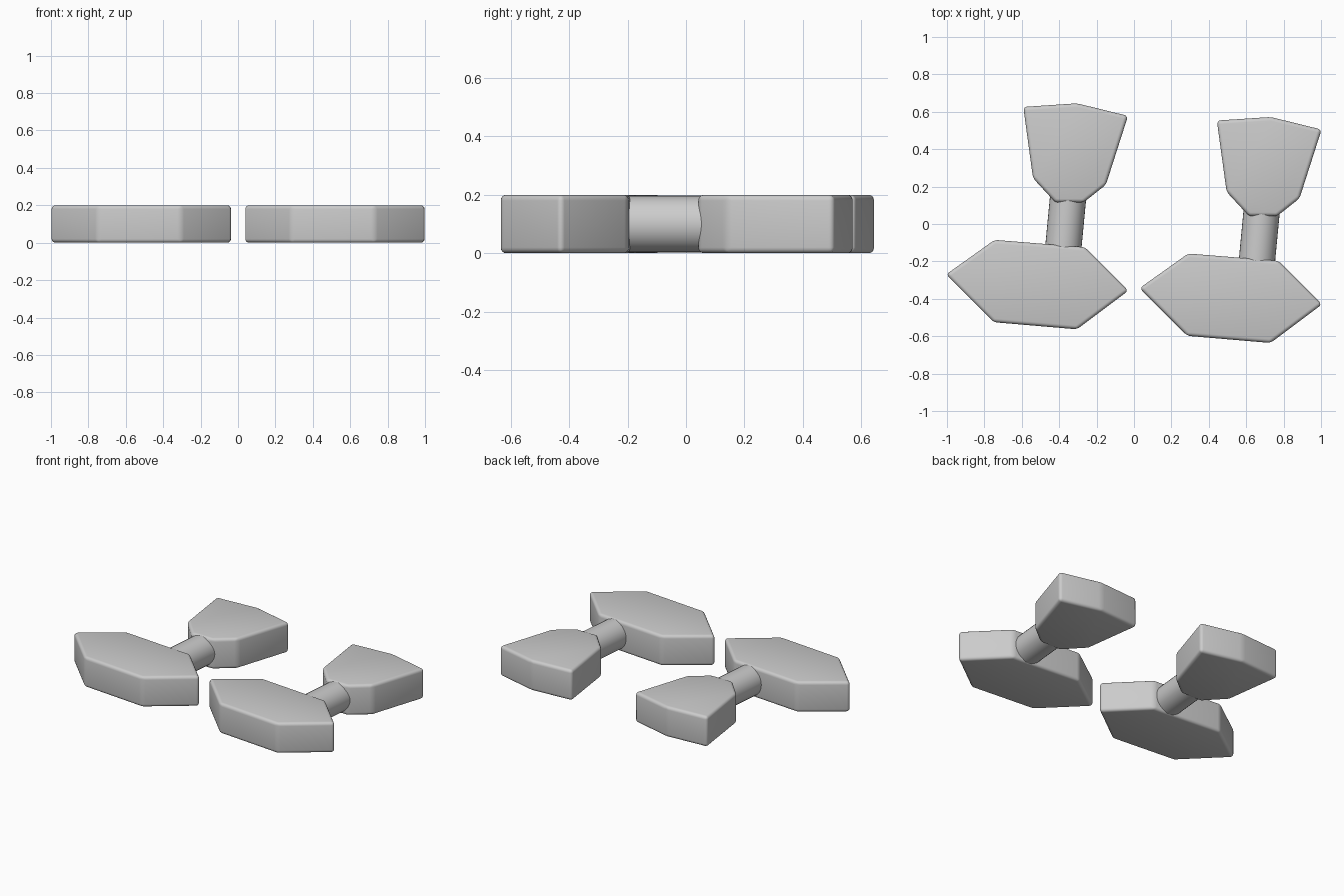
import bpy, bmesh, math
from mathutils import Vector

cube = bpy.data.objects.get("Cube")
if cube:
    bpy.data.objects.remove(cube, do_unlink=True)

grey = bpy.data.materials.new("plain grey")
grey.use_nodes = True
colour = (0.6, 0.6, 0.6, 1)
grey.diffuse_color = colour
grey.node_tree.nodes["Principled BSDF"].inputs["Base Color"].default_value = colour

HEIGHT = 0.2
RADIUS = 0.097


def finish(obj, angle):
    obj.data.materials.append(grey)
    bpy.ops.object.select_all(action='DESELECT')
    obj.select_set(True)
    bpy.context.view_layer.objects.active = obj
    bpy.ops.object.shade_smooth_by_angle(angle=math.radians(angle))


def slab(name, outline, offset):
    """Extruded outline with softly rounded edges."""
    bm = bmesh.new()
    face = bm.faces.new([bm.verts.new((x, y, 0)) for x, y in outline])
    grown = bmesh.ops.extrude_face_region(bm, geom=[face])
    top = [v for v in grown["geom"] if isinstance(v, bmesh.types.BMVert)]
    bmesh.ops.translate(bm, verts=top, vec=(0, 0, HEIGHT))
    bmesh.ops.recalc_face_normals(bm, faces=bm.faces)
    bmesh.ops.bevel(bm, geom=bm.edges[:], offset=0.02, segments=4,
                    profile=0.5, affect='EDGES', clamp_overlap=True)
    mesh = bpy.data.meshes.new(name)
    bm.to_mesh(mesh)
    bm.free()
    obj = bpy.data.objects.new(name, mesh)
    obj.location = offset
    bpy.context.collection.objects.link(obj)
    finish(obj, 35)


def rod(name, start, end, offset):
    """Round bar between two points."""
    a, b = Vector(start), Vector(end)
    bpy.ops.mesh.primitive_cylinder_add(
        vertices=32, radius=RADIUS, depth=(b - a).length,
        location=(a + b) / 2 + Vector(offset))
    obj = bpy.context.object
    obj.name = name
    obj.rotation_euler = (b - a).to_track_quat('Z', 'Y').to_euler()
    finish(obj, 35)


# Outlines seen from above
wide_outline = [(-1.005, -0.27), (-0.745, -0.085), (-0.262, -0.124),
                (-0.03, -0.357), (-0.305, -0.563), (-0.75, -0.525)]
fan_outline = [(-0.592, 0.626), (-0.305, 0.645), (-0.032, 0.578),
               (-0.15, 0.21), (-0.27, 0.115), (-0.42, 0.115), (-0.54, 0.245)]

# Two identical pieces, side by side
for side, offset in (("right", (0, 0, 0)), ("left", (1.035, -0.073, 0))):
    slab(side + "_wide_block", wide_outline, offset)
    slab(side + "_fan_block", fan_outline, offset)
    rod(side + "_connecting_rod", (-0.383, -0.18, HEIGHT / 2),
        (-0.345, 0.22, HEIGHT / 2), offset)
